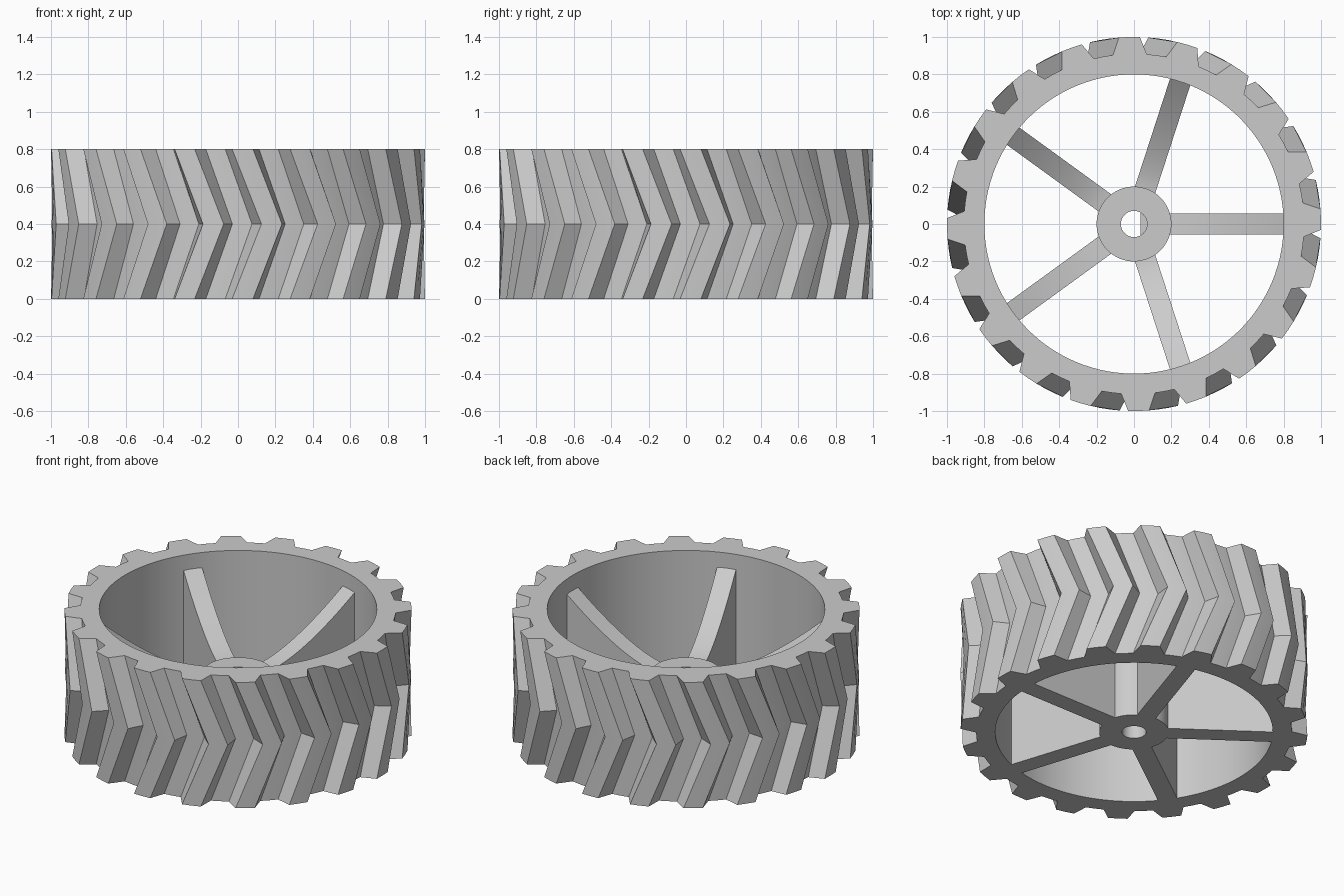
import bpy, bmesh
from math import sin, cos, radians, pi, sqrt, acos

cube = bpy.data.objects.get("Cube")
if cube:
    bpy.data.objects.remove(cube, do_unlink=True)

GREY = bpy.data.materials.new("plain grey")
GREY.use_nodes = True
GREY.diffuse_color = (0.6, 0.6, 0.6, 1)
GREY.node_tree.nodes["Principled BSDF"].inputs["Base Color"].default_value = (0.6, 0.6, 0.6, 1)

HEIGHT = 0.8
TEETH = 20
SPOKES = 5


def polar(r, degrees, z):
    a = radians(degrees)
    return (r * cos(a), r * sin(a), z)


def finish(bm, name, angle=20):
    bmesh.ops.recalc_face_normals(bm, faces=bm.faces)
    mesh = bpy.data.meshes.new(name)
    bm.to_mesh(mesh)
    bm.free()
    mesh.materials.append(GREY)
    obj = bpy.data.objects.new(name, mesh)
    bpy.context.collection.objects.link(obj)
    bpy.ops.object.select_all(action='DESELECT')
    obj.select_set(True)
    bpy.context.view_layer.objects.active = obj
    bpy.ops.object.shade_smooth_by_angle(angle=radians(angle))
    return obj


def skin_loops(bm, loops):
    """Join closed loops of points into a closed tube, last loop back to first."""
    rings = [[bm.verts.new(p) for p in loop] for loop in loops]
    n = len(rings[0])
    for a, b in zip(rings, rings[1:] + rings[:1]):
        for i in range(n):
            j = (i + 1) % n
            bm.faces.new((a[i], a[j], b[j], b[i]))


def prism(bm, outline, shift):
    """Extrude a planar outline by a vector."""
    face = bm.faces.new([bm.verts.new(p) for p in outline])
    result = bmesh.ops.extrude_face_region(bm, geom=[face])
    verts = [v for v in result["geom"] if isinstance(v, bmesh.types.BMVert)]
    bmesh.ops.translate(bm, verts=verts, vec=shift)


# Rim with herringbone tread: one tooth section, swept forward then back
TOOTH = [(-5.7, 0.91), (-3.2, 1), (0, 1), (3.2, 1), (5.7, 0.91), (9, 0.91)]
section = [(1.4 + k * 360 / TEETH + a, r) for k in range(TEETH) for a, r in TOOTH]


def tread_loop(z, twist):
    return [polar(r, a + twist, z) for a, r in section]


def inner_loop(z):
    return [polar(0.8, a, z) for a, r in section]


bm = bmesh.new()
skin_loops(bm, [tread_loop(0, 0), tread_loop(HEIGHT / 2, 9), tread_loop(HEIGHT, 0),
                inner_loop(HEIGHT), inner_loop(0)])
finish(bm, "treaded_rim")

# Hub with a round bore
bm = bmesh.new()
skin_loops(bm, [[polar(r, i * 5, z) for i in range(72)]
                for r, z in ((0.2, 0), (0.2, 0.4), (0.07, 0.4), (0.07, 0))])
finish(bm, "hub")

# Flat key that makes the bore D-shaped
half = acos(0.5) * 180 / pi
bm = bmesh.new()
prism(bm, [polar(0.072, -half + 2 * half * i / 12, 0.1) for i in range(13)], (0, 0, 0.29))
finish(bm, "bore_key")

# Spokes whose top edge sweeps up towards the rim
STEPS = 16
side = [(0.19, 0), (0.82, 0)]
for i in range(STEPS, -1, -1):
    t = i / STEPS
    side.append((0.19 + 0.63 * t, 0.38 + 0.34 * t ** 1.5))
for k in range(SPOKES):
    bm = bmesh.new()
    prism(bm, [(r, -0.057, z) for r, z in side], (0, 0.114, 0))
    spoke = finish(bm, f"spoke_{k + 1}")
    spoke.rotation_euler.z = 2 * pi * k / SPOKES
